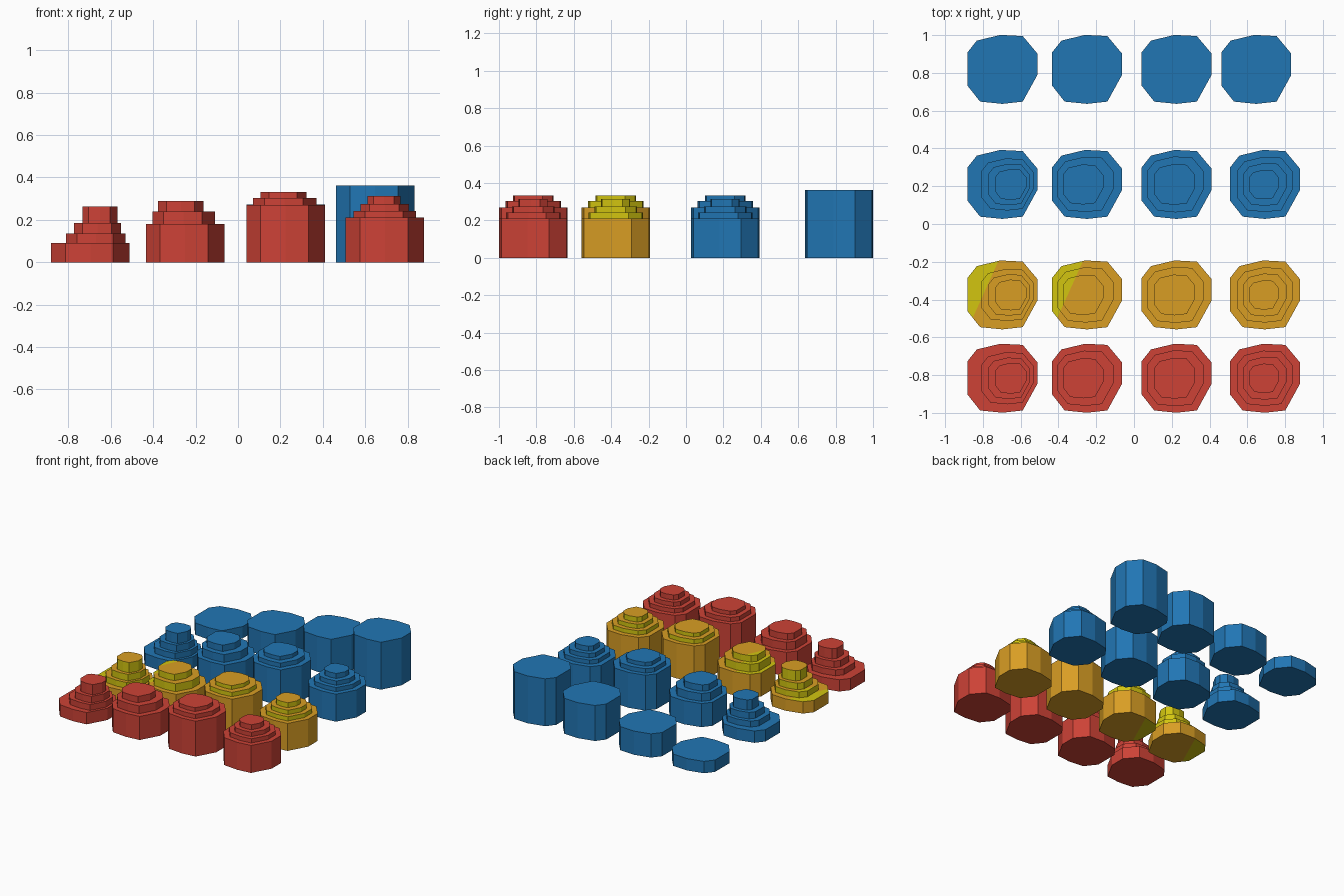
import bpy, bmesh
from mathutils import Vector

if "Cube" in bpy.data.objects:
    bpy.data.objects.remove(bpy.data.objects["Cube"])


def material(name, rgb):
    m = bpy.data.materials.new(name)
    lin = [(c / 255 / 12.92) if c < 11 else ((c / 255 + 0.055) / 1.055) ** 2.4 for c in rgb]
    m.diffuse_color = (*lin, 1)
    m.use_nodes = True
    m.node_tree.nodes["Principled BSDF"].inputs["Base Color"].default_value = m.diffuse_color
    return m


RED = material("red", (205, 66, 54))
GOLD = material("gold", (217, 158, 36))
YELLOW = material("yellow", (210, 197, 16))
BLUE = material("blue", (33, 118, 180))

# Ten-sided cross-section shared by every block
SECTION = [(0.185, 0.085), (0.185, -0.03), (0.108, -0.17), (0, -0.182), (-0.118, -0.17),
           (-0.185, -0.085), (-0.185, 0.09), (-0.135, 0.153), (-0.01, 0.183), (0.108, 0.177)]
SECTION.reverse()

# Columns: centre x and tiers of (scale, x shift, top height)
COLUMNS = [
    (-0.697, [(1, 0, 0.09), (0.755, 0.026, 0.135), (0.60, 0.035, 0.185), (0.445, 0.045, 0.263)]),
    (-0.249, [(1, 0, 0.18), (0.80, -0.007, 0.24), (0.58, -0.02, 0.288)]),
    (0.225, [(1, 0, 0.27), (0.81, -0.005, 0.303), (0.59, -0.01, 0.332)]),
    (0.693, [(1, 0, 0.21), (0.80, 0, 0.242), (0.62, 0, 0.275), (0.425, -0.004, 0.313)]),
]


def block(name, x, y, tiers, mats, wedge=False):
    """Stepped prism: loops joined from the ground up through each tier."""
    bm = bmesh.new()

    def loop(s, dx, z):
        return [bm.verts.new((px * s + dx, py * s, z)) for px, py in SECTION]

    loops, z = [], 0
    for s, dx, top in tiers:
        loops += [loop(s, dx, z), loop(s, dx, top)]
        z = top
    n = len(SECTION)
    for a, b in zip(loops, loops[1:]):
        for i in range(n):
            j = (i + 1) % n
            bm.faces.new((a[i], a[j], b[j], b[i]))
    bm.faces.new(loops[0])
    bm.faces.new(loops[-1])
    bmesh.ops.recalc_face_normals(bm, faces=bm.faces)
    cut, side = Vector((-0.021, 0.18, 0)), Vector((-0.91, 0.41, 0))
    if wedge:
        bmesh.ops.bisect_plane(bm, geom=bm.verts[:] + bm.edges[:] + bm.faces[:],
                               plane_co=cut, plane_no=side)
    # Second colour: upper tier walls, and the flat areas left of the cut
    if len(mats) > 1:
        for f in bm.faces:
            c = f.calc_center_median()
            if abs(f.normal.z) < 0.5:
                f.material_index = int(c.z > tiers[0][2])
            elif wedge:
                f.material_index = int((c - cut).dot(side) > 0)
    me = bpy.data.meshes.new(name)
    bm.to_mesh(me)
    bm.free()
    for m in mats:
        me.materials.append(m)
    ob = bpy.data.objects.new(name, me)
    ob.location = (x, y, 0)
    bpy.context.collection.objects.link(ob)


# Three rows of stepped blocks
for row, y, mats in (("red", -0.817, [RED]), ("gold", -0.376, [GOLD, YELLOW]), ("blue", 0.209, [BLUE])):
    for i, (x, tiers) in enumerate(COLUMNS):
        block(f"{row}_stepped_block_{i + 1}", x, y, tiers, mats, row == "gold" and i < 2)

# Back row of plain blocks rising in height
for i, x in enumerate((-0.697, -0.249, 0.225, 0.647)):
    block(f"plain_block_{i + 1}", x, 0.818, [(1, 0, 0.0905 * (i + 1))], [BLUE])
